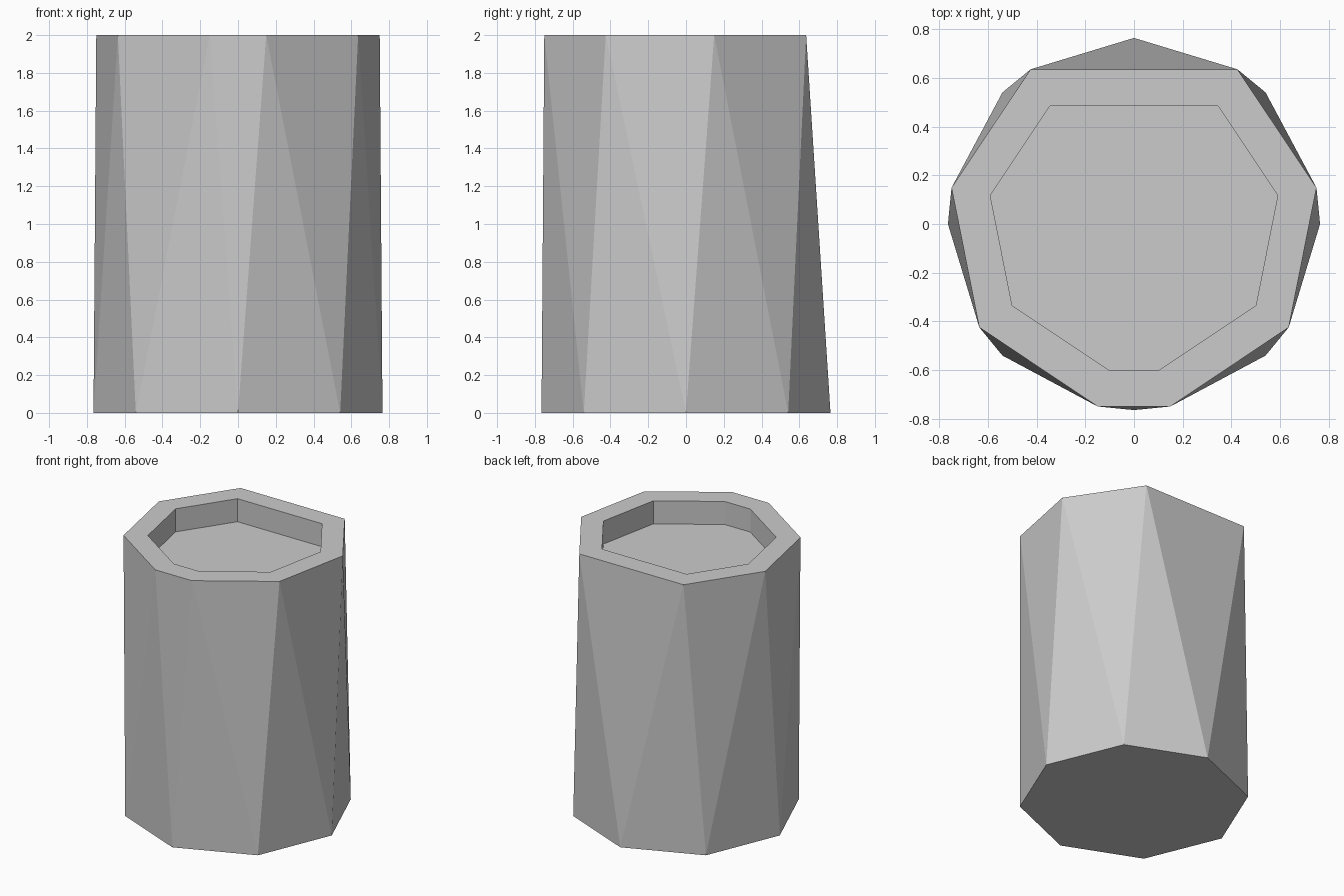
import bpy
import bmesh
from math import sin, cos, radians

cube = bpy.data.objects.get("Cube")
if cube:
    bpy.data.objects.remove(cube, do_unlink=True)

RADIUS, HEIGHT = 0.765, 2.0
RIM_WIDTH, RECESS_DEPTH = 0.15, 0.17

# Single plain grey
grey = bpy.data.materials.new("plain grey")
grey.use_nodes = True
colour = (0.6, 0.6, 0.6, 1)
grey.diffuse_color = colour
grey.node_tree.nodes["Principled BSDF"].inputs["Base Color"].default_value = colour


def ring(bm, angles, z):
    return [bm.verts.new((RADIUS * cos(radians(a)), RADIUS * sin(radians(a)), z))
            for a in angles]


bm = bmesh.new()

# Regular octagon base; the top twists an eighth-step towards the back on each side
base = ring(bm, range(0, 360, 45), 0)
right_half = [-78.75 + 45 * i for i in range(4)]
top = ring(bm, right_half + [180 - a for a in reversed(right_half)], HEIGHT)

# Faceted side walls
right_base = [base[(6 + i) % 8] for i in range(5)]
left_base = [base[(6 - i) % 8] for i in range(5)]
for lower, upper, flip in ((right_base, top[:4], False), (left_base, top[:3:-1], True)):
    walls = [(lower[i], lower[i + 1], upper[i]) for i in range(4)]
    walls += [(lower[i + 1], upper[i + 1], upper[i]) for i in range(3)]
    for wall in walls:
        bm.faces.new(wall[::-1] if flip else wall)
bm.faces.new((base[6], top[0], top[7]))
bm.faces.new((base[2], top[4], top[3]))

# Underside and lid
bm.faces.new(base[::-1])
lid = bm.faces.new(top)
bm.normal_update()

# Even rim around a sunken floor with upright walls
bmesh.ops.inset_region(bm, faces=[lid], thickness=RIM_WIDTH, use_even_offset=True)
sunk = bmesh.ops.extrude_face_region(bm, geom=[lid])
bmesh.ops.translate(bm, vec=(0, 0, -RECESS_DEPTH),
                    verts=[v for v in sunk["geom"] if isinstance(v, bmesh.types.BMVert)])
if lid.is_valid:
    bmesh.ops.delete(bm, geom=[lid], context="FACES_ONLY")
bmesh.ops.recalc_face_normals(bm, faces=bm.faces)

mesh = bpy.data.meshes.new("faceted_pot")
bm.to_mesh(mesh)
bm.free()
mesh.materials.append(grey)
pot = bpy.data.objects.new("faceted_pot", mesh)
bpy.context.collection.objects.link(pot)
